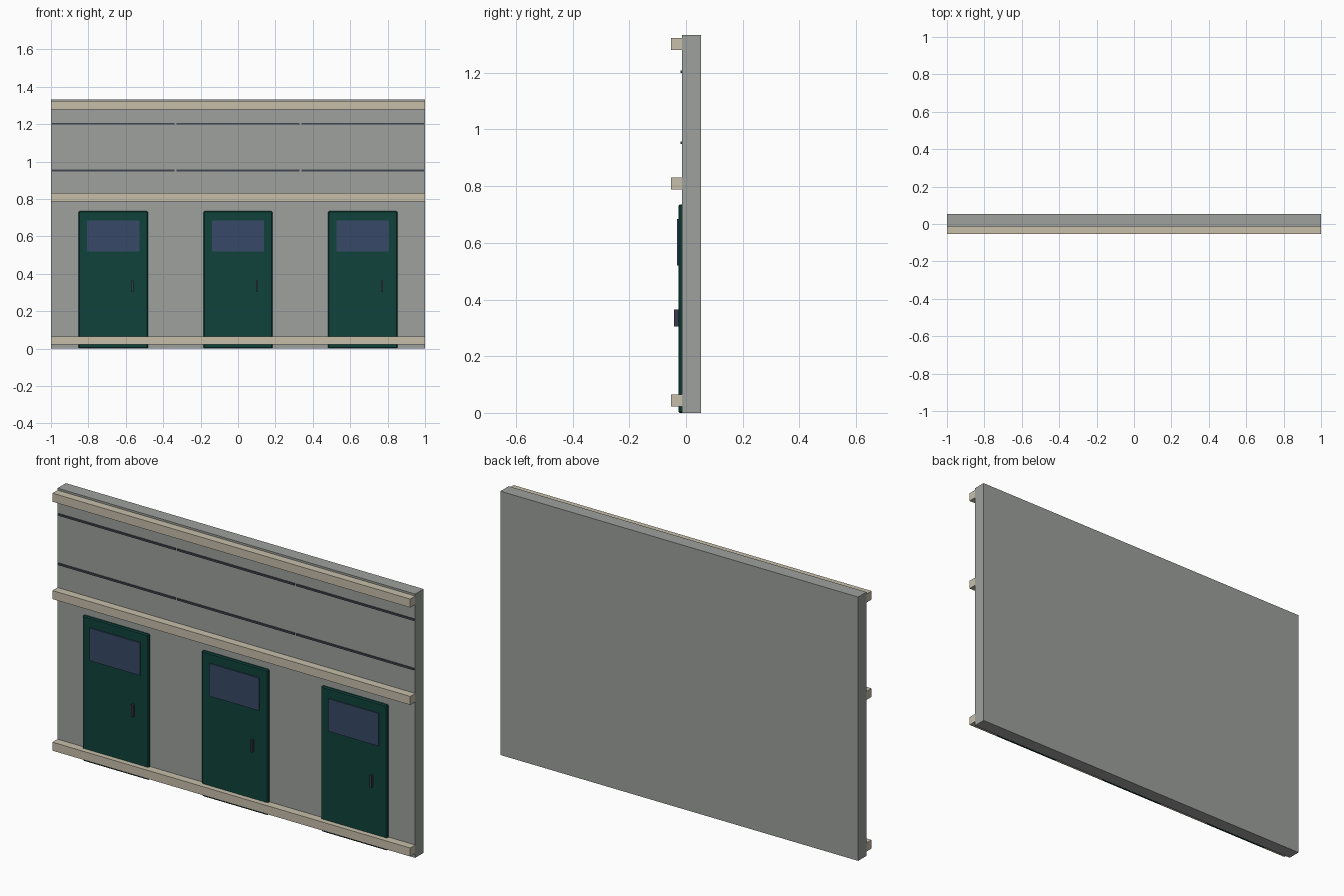
import bpy
import bmesh

if "Cube" in bpy.data.objects:
    bpy.data.objects.remove(bpy.data.objects["Cube"])


def material(name, r, g, b):
    m = bpy.data.materials.new(name)
    m.diffuse_color = (r, g, b, 1)
    m.use_nodes = True
    m.node_tree.nodes["Principled BSDF"].inputs["Base Color"].default_value = m.diffuse_color
    return m


CONCRETE = material("concrete grey", 0.34, 0.355, 0.335)
STONE = material("pale stone", 0.57, 0.52, 0.40)
GREEN = material("dark green paint", 0.005, 0.054, 0.045)
GLASS = material("blue glass", 0.038, 0.067, 0.135)
SEAM = material("slate seam", 0.055, 0.066, 0.08)
HANDLE = material("dark metal", 0.04, 0.042, 0.075)


def box(name, x, y, z, mat, bevel=0):
    """Box from (min, max) ranges along each axis."""
    bm = bmesh.new()
    bmesh.ops.create_cube(bm, size=1)
    for v in bm.verts:
        for i, (lo, hi) in enumerate((x, y, z)):
            v.co[i] = hi if v.co[i] > 0 else lo
    mesh = bpy.data.meshes.new(name)
    bm.to_mesh(mesh)
    bm.free()
    mesh.materials.append(mat)
    ob = bpy.data.objects.new(name, mesh)
    bpy.context.collection.objects.link(ob)
    if bevel:
        mod = ob.modifiers.new("edge_bevel", 'BEVEL')
        mod.width = bevel
        mod.segments = 1
    return ob


FACE = -0.0133  # front plane of the wall

# main wall slab
box("wall", (-1, 1), (FACE, 0.0533), (0, 1.333), CONCRETE)

# horizontal stone ledges
for label, z in (("base", 0.022), ("middle", 0.788), ("top", 1.28)):
    box(label + "_ledge", (-1, 1), (-0.0533, FACE), (z, z + 0.043), STONE)

# three repeating bays
for i in range(3):
    c = (i - 1) * 2 / 3
    # door with bevelled edges
    box(f"door_{i}", (c - 0.185, c + 0.185), (-0.0267, FACE + 0.004),
        (0, 0.735), GREEN, 0.005)
    # window plate
    box(f"door_window_{i}", (c - 0.14, c + 0.14), (-0.032, -0.0255),
        (0.52, 0.685), GLASS)
    # handle
    box(f"door_handle_{i}", (c + 0.098, c + 0.108), (-0.042, -0.026),
        (0.304, 0.365), HANDLE)
    # seams on the upper wall
    for j, z in enumerate((0.953, 1.203)):
        box(f"wall_seam_{i}_{j}", (c - 0.328, c + 0.328),
            (-0.0195, FACE + 0.002), (z - 0.0045, z + 0.0045), SEAM)
